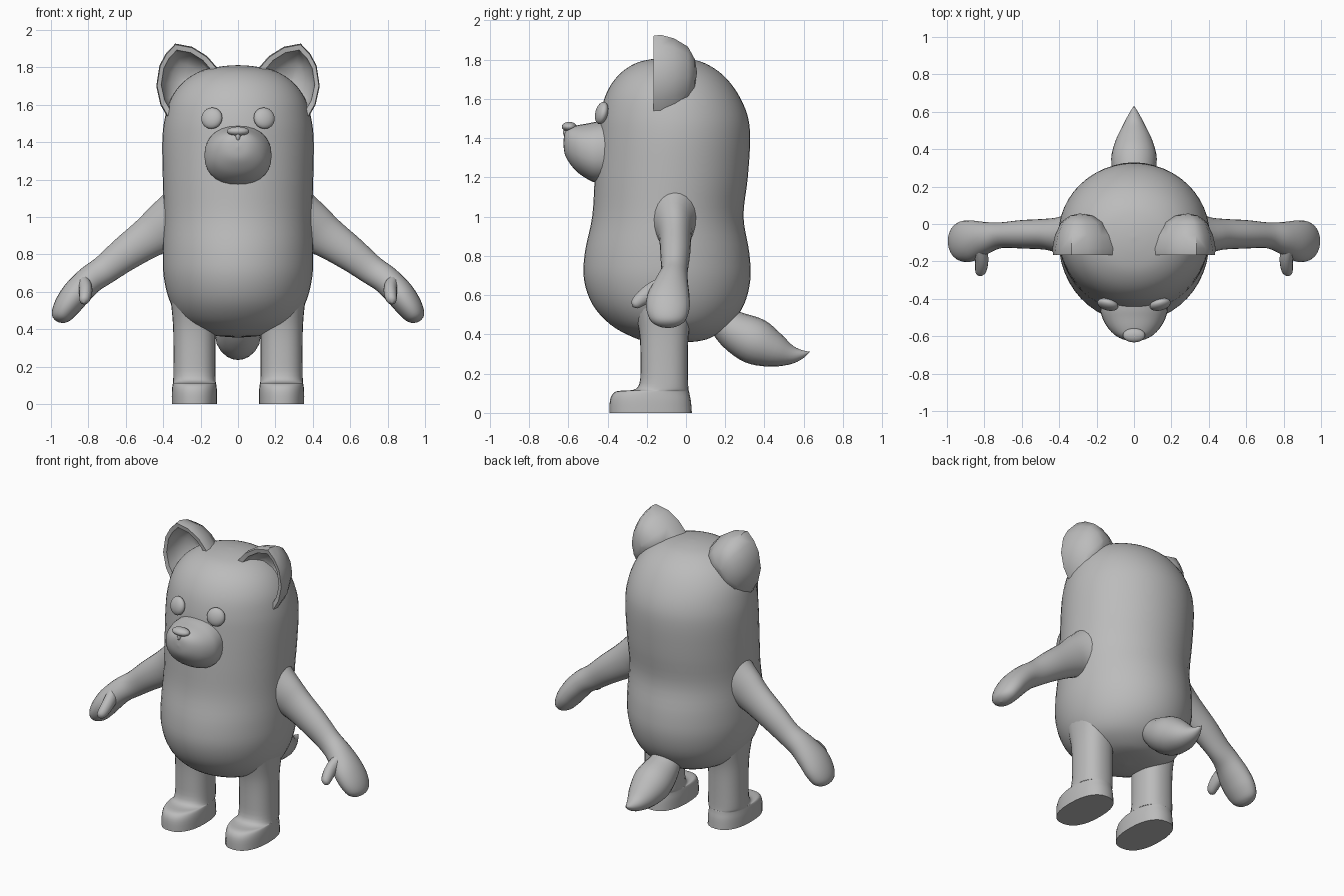
import bpy, bmesh, math
from mathutils import Vector, Matrix

grey = bpy.data.materials.new("soft grey")
grey.diffuse_color = (0.5, 0.5, 0.5, 1)
X, Y, Z = Vector((1, 0, 0)), Vector((0, 1, 0)), Vector((0, 0, 1))


def finish(name, bm, mirror=False, angle=50):
    bmesh.ops.recalc_face_normals(bm, faces=bm.faces)
    mesh = bpy.data.meshes.new(name)
    bm.to_mesh(mesh)
    bm.free()
    mesh.materials.append(grey)
    obj = bpy.data.objects.new(name, mesh)
    bpy.context.collection.objects.link(obj)
    bpy.ops.object.select_all(action='DESELECT')
    obj.select_set(True)
    bpy.context.view_layer.objects.active = obj
    bpy.ops.object.shade_smooth_by_angle(angle=math.radians(angle))
    if mirror:
        obj.modifiers.new("mirror", 'MIRROR').use_mirror_merge = False
    return obj


def skin(name, rings, mirror=False, angle=50):
    """Join rings of points with quads and cap both ends."""
    bm = bmesh.new()
    loops = [[bm.verts.new(p) for p in ring] for ring in rings]
    n = len(loops[0])
    for a, b in zip(loops, loops[1:]):
        for i in range(n):
            j = (i + 1) % n
            bm.faces.new((a[i], a[j], b[j], b[i]))
    bm.faces.new(loops[0])
    bm.faces.new(loops[-1])
    return finish(name, bm, mirror, angle)


def spline(points, steps):
    """Smooth curve through tuples of any length."""
    pts = [points[0]] + list(points) + [points[-1]]
    out = []
    for a, b, c, d in zip(pts, pts[1:], pts[2:], pts[3:]):
        for s in range(steps):
            t = s / steps
            out.append([0.5 * (2 * q + (r - p) * t + (2 * p - 5 * q + 4 * r - w) * t * t
                               + (3 * q - p - 3 * r + w) * t ** 3)
                        for p, q, r, w in zip(a, b, c, d)])
    out.append(list(points[-1]))
    return out


def loft(name, stations, u, v=None, sides=32, steps=4, power=1.0, mirror=False, angle=50):
    """Stations are (x, y, z, radius along u, radius along v or across the path)."""
    st = spline(stations, steps)
    centres = [Vector(s[:3]) for s in st]
    rings = []
    for k, s in enumerate(st):
        w = v
        if w is None:
            path = centres[min(k + 1, len(st) - 1)] - centres[max(k - 1, 0)]
            w = path.cross(u).normalized()
        ring = []
        for i in range(sides):
            a = 2 * math.pi * i / sides
            c, d = math.cos(a), math.sin(a)
            c = math.copysign(abs(c) ** power, c)
            d = math.copysign(abs(d) ** power, d)
            ring.append(centres[k] + u * c * max(s[3], 0.001) + w * d * max(s[4], 0.001))
        rings.append(ring)
    return skin(name, rings, mirror, angle)


def ellipsoid(name, centre, radii, turn=Matrix(), mirror=False):
    bm = bmesh.new()
    bmesh.ops.create_uvsphere(bm, u_segments=20, v_segments=12, radius=1,
                              matrix=Matrix.Translation(centre) @ turn @ Matrix.Diagonal((*radii, 1)))
    return finish(name, bm, mirror)


# Body and head in one: height, half width, front y, back y
body = [(0.355, 0, -0.08, -0.08), (0.365, 0.12, -0.20, 0.06), (0.39, 0.21, -0.28, 0.14),
        (0.45, 0.305, -0.385, 0.225), (0.55, 0.365, -0.475, 0.295), (0.68, 0.397, -0.52, 0.328),
        (0.82, 0.402, -0.515, 0.322), (1.0, 0.397, -0.478, 0.293), (1.2, 0.402, -0.465, 0.315),
        (1.4, 0.405, -0.45, 0.327), (1.52, 0.393, -0.437, 0.312), (1.63, 0.36, -0.405, 0.262),
        (1.72, 0.295, -0.345, 0.19), (1.78, 0.20, -0.26, 0.10), (1.805, 0.09, -0.16, 0.01),
        (1.812, 0, -0.07, -0.07)]
loft("body", [(0, (f + b) / 2, z, w, (b - f) / 2) for z, w, f, b in body], X, Y, sides=48)

# Legs with feet: height, half width, front y, back y
leg = [(0.0, 0.121, -0.39, 0.03), (0.06, 0.121, -0.388, 0.025), (0.095, 0.118, -0.375, 0.018),
       (0.112, 0.115, -0.345, 0.015), (0.117, 0.114, -0.27, 0.013), (0.15, 0.113, -0.237, 0.011),
       (0.25, 0.112, -0.232, 0.01), (0.38, 0.113, -0.235, 0.012), (0.47, 0.118, -0.25, 0.025),
       (0.58, 0.13, -0.28, 0.05)]
loft("leg", [(0.233, (f + b) / 2, z, w, (b - f) / 2) for z, w, f, b in leg], X, Y,
     sides=28, steps=3, power=0.85, mirror=True)

# Arms ending in mitten hands
loft("arm", [(0.30, -0.06, 0.98, 0.14, 0.19), (0.39, -0.06, 0.945, 0.10, 0.14),
             (0.47, -0.055, 0.895, 0.083, 0.112), (0.60, -0.055, 0.805, 0.076, 0.093),
             (0.71, -0.06, 0.72, 0.069, 0.079), (0.79, -0.075, 0.665, 0.085, 0.076),
             (0.86, -0.09, 0.595, 0.108, 0.077), (0.91, -0.092, 0.53, 0.11, 0.071),
             (0.945, -0.092, 0.475, 0.09, 0.056), (0.959, -0.092, 0.447, 0.05, 0.033),
             (0.963, -0.092, 0.438, 0, 0)], Y, sides=24, mirror=True)
loft("thumb", [(0.83, -0.10, 0.655, 0.04, 0.05), (0.815, -0.18, 0.615, 0.036, 0.045),
               (0.817, -0.235, 0.575, 0.033, 0.036), (0.822, -0.262, 0.55, 0.023, 0.024),
               (0.824, -0.272, 0.541, 0, 0)], X, sides=14, steps=3, mirror=True)

# Tail: plump, with a pointed upturned tip
loft("tail", [(0, 0.14, 0.51, 0.07, 0.06), (0, 0.24, 0.425, 0.105, 0.10),
              (0, 0.35, 0.365, 0.122, 0.118), (0, 0.45, 0.32, 0.097, 0.09),
              (0, 0.53, 0.297, 0.058, 0.052), (0, 0.59, 0.299, 0.027, 0.023),
              (0, 0.632, 0.312, 0, 0)], X, sides=20)

# Muzzle: y, half width, bottom z, top z
muzzle = [(-0.36, 0.175, 1.175, 1.495), (-0.45, 0.18, 1.172, 1.485), (-0.50, 0.17, 1.19, 1.475),
          (-0.555, 0.14, 1.228, 1.465), (-0.595, 0.10, 1.275, 1.452), (-0.618, 0.055, 1.32, 1.425),
          (-0.625, 0, 1.375, 1.375)]
loft("muzzle", [(0, y, (lo + hi) / 2, w, (hi - lo) / 2) for y, w, lo, hi in muzzle], X, Z,
     sides=28, power=0.9)

# Nose with a small bridge beneath it
ellipsoid("nose", (0, -0.595, 1.458), (0.06, 0.038, 0.025))
ellipsoid("nose_bridge", (0, -0.607, 1.43), (0.014, 0.02, 0.028))

# Flattened button eyes, facing outward and a little upward
turn = Matrix.Rotation(math.radians(15), 4, 'Z') @ Matrix.Rotation(math.radians(-14), 4, 'X')
ellipsoid("eye", (0.14, -0.43, 1.528), (0.058, 0.03, 0.058), turn, mirror=True)

# Cupped ears: one outline pulled back for the shell and sunk in for the hollow
outline = [(0.10, 1.785), (0.165, 1.86), (0.245, 1.91), (0.335, 1.927), (0.385, 1.875),
           (0.42, 1.81), (0.437, 1.70), (0.415, 1.60), (0.375, 1.53), (0.27, 1.56), (0.15, 1.69)]
cx, cz = 0.29, 1.735
levels = [(0.04, 0.055), (0.35, 0.045), (0.68, 0.01), (0.90, -0.06), (1.0, -0.13),
          (0.97, -0.165), (0.82, -0.16), (0.74, -0.10), (0.45, -0.04), (0.04, -0.025)]
skin("ear", [[Vector((cx + (x - cx) * s, y, cz + (z - cz) * s)) for x, z in outline]
             for s, y in levels], mirror=True, angle=55)
